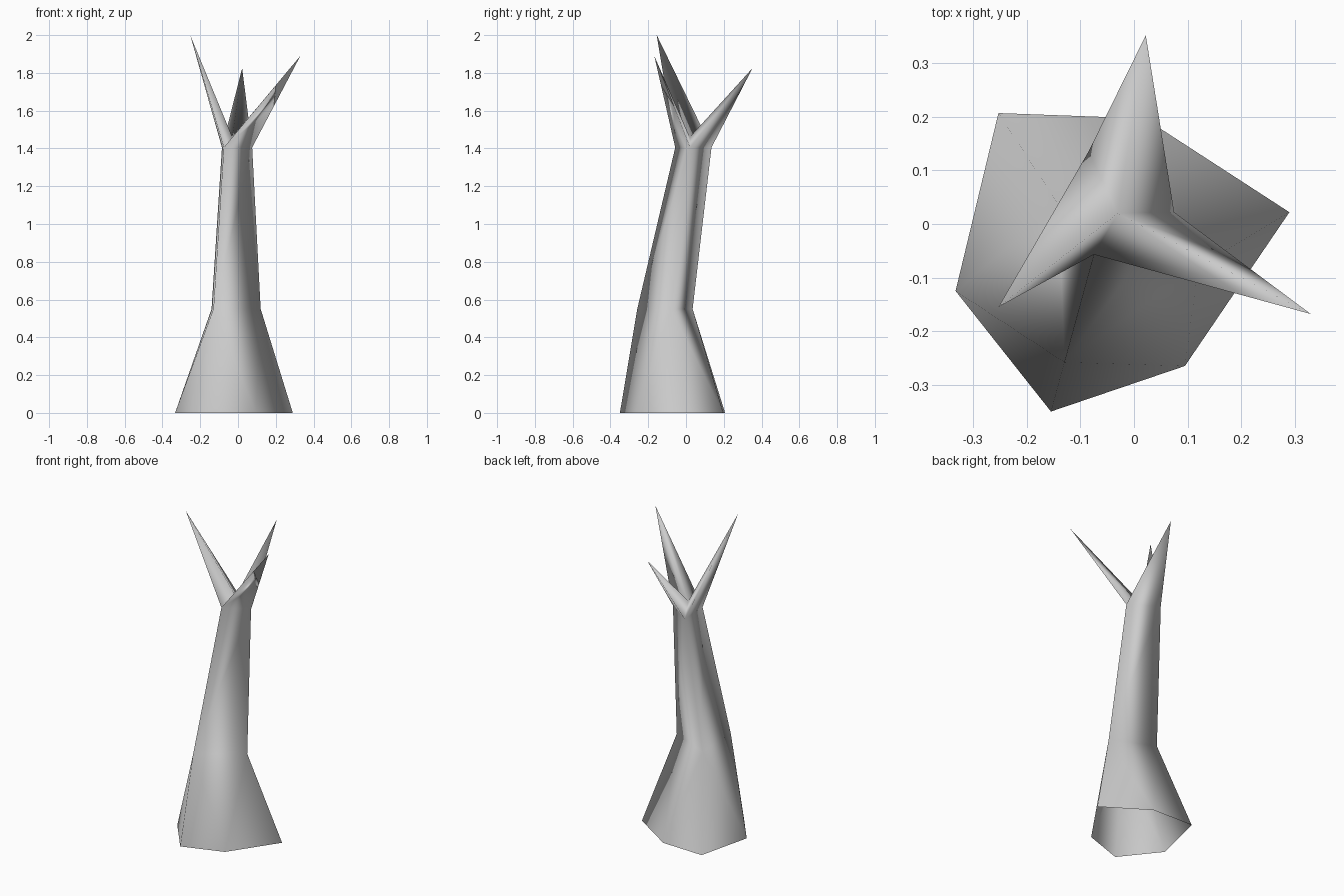
import bpy
import bmesh
from mathutils import Vector

cube = bpy.data.objects.get("Cube")
if cube:
    bpy.data.objects.remove(cube, do_unlink=True)

# One plain material
bark = bpy.data.materials.new("pale_grey_bark")
bark.use_nodes = True
grey = (0.6, 0.6, 0.6, 1.0)
bark.diffuse_color = grey
bark.node_tree.nodes["Principled BSDF"].inputs["Base Color"].default_value = grey

bm = bmesh.new()


def ring(points, z):
    return [bm.verts.new((x, y, z)) for x, y in points]


# Trunk rings, counter-clockwise: six-sided foot, three-sided waist and neck
foot = ring([(-0.155, -0.35), (0.095, -0.265), (0.29, 0.022),
             (0.02, 0.197), (-0.253, 0.207), (-0.333, -0.125)], 0)
waist = ring([(-0.13, -0.258), (0.12, -0.08), (-0.14, 0.035)], 0.55)
neck = ring([(-0.075, -0.057), (0.075, 0.022), (-0.085, 0.135)], 1.405)
crotch = bm.verts.new((-0.03, 0.02, 1.46))
tips = [bm.verts.new(p) for p in
        [(0.33, -0.168, 1.89), (0.022, 0.352, 1.825), (-0.253, -0.155, 2.0)]]

for i in range(3):
    j = (i + 1) % 3
    a, mid, b = foot[2 * i], foot[2 * i + 1], foot[(2 * i + 2) % 6]
    # Flared foot
    bm.faces.new((a, mid, waist[i]))
    bm.faces.new((mid, waist[j], waist[i]))
    bm.faces.new((mid, b, waist[j]))
    # Upper trunk
    bm.faces.new((waist[i], waist[j], neck[j], neck[i]))
    # Pointed branch
    p, q, tip = neck[i], neck[j], tips[i]
    if i == 0:
        # Flat facet under the end of the first branch
        p_cut = bm.verts.new(p.co.lerp(tip.co, 0.68))
        q_cut = bm.verts.new(q.co.lerp(tip.co, 0.45))
        bm.faces.new((p, q, q_cut, p_cut))
        facet = bm.faces.new((p_cut, q_cut, tip))
        bm.faces.new((q, crotch, q_cut))
        bm.faces.new((q_cut, crotch, tip))
        bm.faces.new((crotch, p, p_cut))
        bm.faces.new((crotch, p_cut, tip))
    else:
        bm.faces.new((p, q, tip))
        bm.faces.new((q, crotch, tip))
        bm.faces.new((crotch, p, tip))

for face in bm.faces:
    face.smooth = face is not facet

mesh = bpy.data.meshes.new("tree_trunk")
bm.to_mesh(mesh)
bm.free()
mesh.materials.append(bark)
trunk = bpy.data.objects.new("tree_trunk", mesh)
bpy.context.collection.objects.link(trunk)
